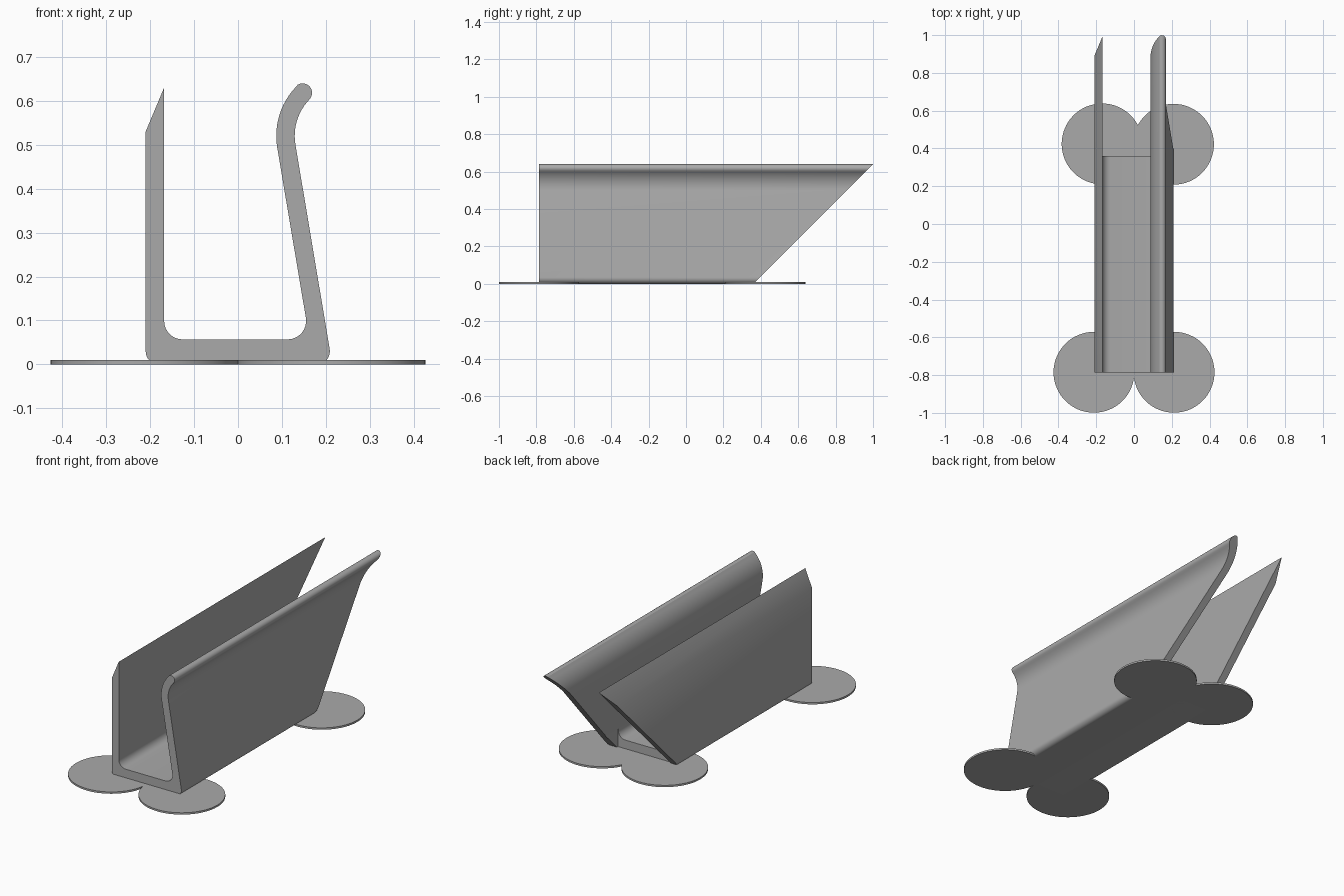
import bpy, bmesh, math

if "Cube" in bpy.data.objects:
    bpy.data.objects.remove(bpy.data.objects["Cube"])

grey = bpy.data.materials.new("plain_grey")
grey.diffuse_color = (0.4, 0.4, 0.4, 1)
grey.use_nodes = True
grey.node_tree.nodes["Principled BSDF"].inputs["Base Color"].default_value = grey.diffuse_color


def arc(cx, cz, r, a0, a1, n=8):
    """Points on an arc, angles in degrees."""
    angles = [math.radians(a0 + (a1 - a0) * i / n) for i in range(n + 1)]
    return [(cx + r * math.cos(a), cz + r * math.sin(a)) for a in angles]


def finish(name, bm):
    bmesh.ops.recalc_face_normals(bm, faces=bm.faces)
    mesh = bpy.data.meshes.new(name)
    bm.to_mesh(mesh)
    bm.free()
    ob = bpy.data.objects.new(name, mesh)
    bpy.context.collection.objects.link(ob)
    mesh.materials.append(grey)
    bpy.ops.object.select_all(action='DESELECT')
    bpy.context.view_layer.objects.active = ob
    ob.select_set(True)
    return ob


# Channel: J-shaped section with a leaning, curled right wall
TILT = 9.5
profile = (
    arc(-0.18, 0.03, 0.03, 180, 270)                          # lower left corner
    + arc(0.179, 0.03, 0.03, -90, TILT)                       # lower right corner
    + arc(0.248, 0.52, 0.119, 180 + TILT, 136, 12)            # outside of the curl
    + arc(0.147, 0.618, 0.0215, -44, 136, 12)[1:-1]           # rounded lip
    + arc(0.248, 0.52, 0.161, 136, 180 + TILT, 12)            # inside of the curl
    + arc(0.113, 0.099, 0.042, TILT, -90)                     # inner right fillet
    + arc(-0.126, 0.099, 0.042, 270, 180)                     # inner left fillet
    + [(-0.168, 0.63), (-0.21, 0.53)]                         # bevelled left wall top
)
bm = bmesh.new()
front = [bm.verts.new((x, -0.785, z)) for x, z in profile]
back = [bm.verts.new((x, 0.36 + z, z)) for x, z in profile]   # 45 degree rear cut
bm.faces.new(front)
bm.faces.new(back)
for i in range(len(front)):
    j = (i + 1) % len(front)
    bm.faces.new((front[i], front[j], back[j], back[i]))
channel = finish("channel", bm)

# Square off the floor between the walls at the rear
bm = bmesh.new()
bmesh.ops.create_cube(bm, size=1)
for v in bm.verts:
    v.co = (0.157 if v.co.x > 0 else -0.168,
            0.7 if v.co.y > 0 else 0.361,
            0.107 if v.co.z > 0 else -0.1)
cutter = finish("floor_cutter", bm)
cutter.hide_render = True
cutter.hide_set(True)
cut = channel.modifiers.new("floor_end", 'BOOLEAN')
cut.operation = 'DIFFERENCE'
cut.solver = 'EXACT'
cut.object = cutter
bpy.context.view_layer.objects.active = channel
channel.select_set(True)
bpy.ops.object.modifier_apply(modifier=cut.name)
bpy.ops.object.shade_smooth_by_angle(angle=math.radians(25))
bpy.data.objects.remove(cutter)

# Thin round feet under the four corners
for name, x, y in (("foot_front_left", -0.212, -0.785), ("foot_front_right", 0.212, -0.785),
                   ("foot_back_left", -0.169, 0.424), ("foot_back_right", 0.209, 0.422)):
    bm = bmesh.new()
    bmesh.ops.create_cone(bm, cap_ends=True, segments=64, radius1=0.214, radius2=0.214, depth=0.01)
    bmesh.ops.translate(bm, verts=bm.verts, vec=(x, y, 0.005))
    finish(name, bm)
    bpy.ops.object.shade_smooth_by_angle(angle=math.radians(30))
